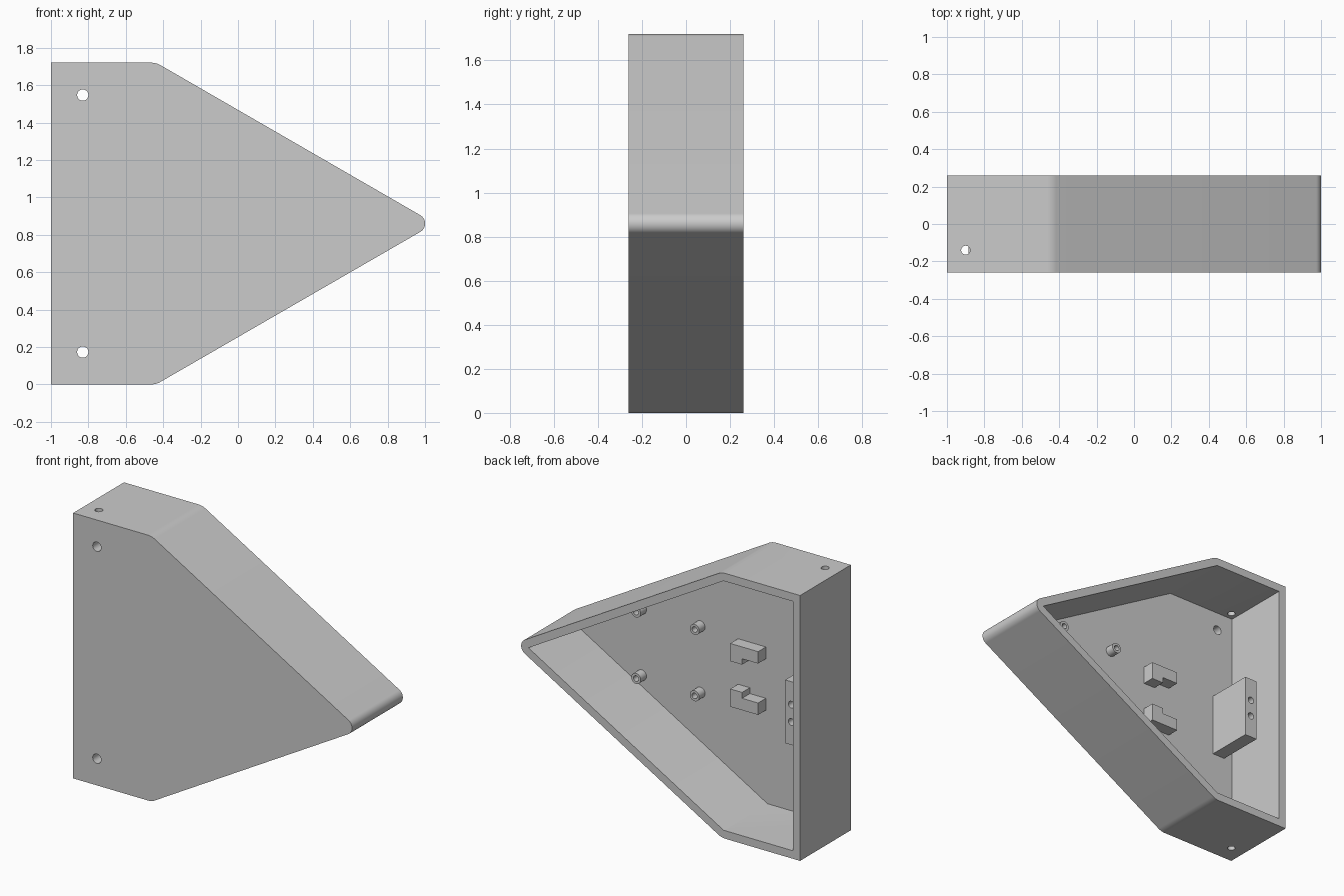
import bpy, bmesh, math
from mathutils import Vector, Matrix

cube = bpy.data.objects.get("Cube")
if cube:
    bpy.data.objects.remove(cube, do_unlink=True)

# Material
GREY = (0.6, 0.6, 0.6, 1.0)
grey = bpy.data.materials.new("plain_grey")
grey.use_nodes = True
grey.diffuse_color = GREY
grey.node_tree.nodes["Principled BSDF"].inputs["Base Color"].default_value = GREY

# Main dimensions
HALF_DEPTH = 0.26
HEIGHT = 1.72
MID = HEIGHT / 2
WALL = 0.052
FLOOR = -0.19            # inner face of the front plate
SLOPE = math.radians(30)


def finish(name, bm):
    bmesh.ops.recalc_face_normals(bm, faces=bm.faces)
    mesh = bpy.data.meshes.new(name)
    bm.to_mesh(mesh)
    bm.free()
    mesh.materials.append(grey)
    obj = bpy.data.objects.new(name, mesh)
    bpy.context.collection.objects.link(obj)
    return obj


def prism(name, outline, y0, y1):
    """Extrude an x-z outline from y0 to y1."""
    bm = bmesh.new()
    face = bm.faces.new([bm.verts.new((x, y0, z)) for x, z in outline])
    moved = bmesh.ops.extrude_face_region(bm, geom=[face])["geom"]
    verts = [v for v in moved if isinstance(v, bmesh.types.BMVert)]
    bmesh.ops.translate(bm, verts=verts, vec=(0, y1 - y0, 0))
    return finish(name, bm)


def cylinder(name, start, end, radius):
    start, end = Vector(start), Vector(end)
    axis = end - start
    turn = axis.to_track_quat('Z', 'Y').to_matrix().to_4x4()
    bm = bmesh.new()
    bmesh.ops.create_cone(bm, cap_ends=True, segments=32, radius1=radius, radius2=radius,
                          depth=axis.length, matrix=Matrix.Translation((start + end) / 2) @ turn)
    return finish(name, bm)


def cut(obj, cutter):
    cutter.hide_render = True
    mod = obj.modifiers.new("cut", 'BOOLEAN')
    mod.operation = 'DIFFERENCE'
    mod.solver = 'EXACT'
    mod.object = cutter
    bpy.context.view_layer.objects.active = obj
    bpy.ops.object.modifier_apply(modifier=mod.name)
    bpy.data.objects.remove(cutter, do_unlink=True)


def smooth(obj):
    bpy.ops.object.select_all(action='DESELECT')
    obj.select_set(True)
    bpy.context.view_layer.objects.active = obj
    bpy.ops.object.shade_smooth_by_angle(angle=SLOPE)


def arc(cx, cz, radius, a0, a1, steps):
    angles = [a0 + (a1 - a0) * i / steps for i in range(steps + 1)]
    return [(cx + radius * math.cos(a), cz + radius * math.sin(a)) for a in angles]


# Housing: rounded outer outline, sharp inner pocket open at the back
tip_x = 1 - WALL
inner_half = MID - WALL
knee_x = tip_x - inner_half / math.tan(SLOPE)
bend = 0.1
bend_x = knee_x - (bend - WALL) * math.tan(SLOPE / 2)
up = math.pi / 2
lower_bend = arc(bend_x, bend, bend, -up, SLOPE - up, 8)
tip = arc(tip_x, MID, WALL, SLOPE - up, up - SLOPE, 16)
upper_bend = [(x, HEIGHT - z) for x, z in reversed(lower_bend)]
housing = prism("housing", [(-1, 0)] + lower_bend + tip + upper_bend + [(-1, HEIGHT)],
                -HALF_DEPTH, HALF_DEPTH)
pocket = [(WALL - 1, WALL), (knee_x, WALL), (tip_x, MID),
          (knee_x, HEIGHT - WALL), (WALL - 1, HEIGHT - WALL)]
cut(housing, prism("pocket_cutter", pocket, FLOOR, 0.5))

# Mounting holes through the front plate and the two end walls
for z in (0.173, HEIGHT - 0.173):
    cut(housing, cylinder("plate_hole_cutter", (-0.83, -0.4, z), (-0.83, -0.1, z), 0.03))
for z in (0, HEIGHT):
    cut(housing, cylinder("wall_hole_cutter", (-0.9, -0.14, z - 0.15), (-0.9, -0.14, z + 0.15), 0.024))
smooth(housing)

# Hollow standoffs
base = FLOOR - 0.01
for x, column in ((0.03, "inner"), (0.45, "outer")):
    for side, row in ((-1, "lower"), (1, "upper")):
        z = MID + side * 0.215
        post = cylinder(f"{row}_{column}_standoff", (x, base, z), (x, -0.13, z), 0.034)
        cut(post, cylinder("bore_cutter", (x, FLOOR, z), (x, 0, z), 0.018))
        smooth(post)

# Pair of facing stepped brackets
step = [(-0.44, -0.205), (-0.24, -0.205), (-0.24, -0.09),
        (-0.325, -0.09), (-0.325, -0.128), (-0.44, -0.128)]
for side, row in ((1, "lower"), (-1, "upper")):
    prism(f"{row}_bracket", [(x, MID + side * z) for x, z in step], base, -0.11)

# Block beside the flat wall, with two blind screw holes
block = prism("screw_block", [(-0.885, MID - 0.205), (-0.795, MID - 0.205),
                              (-0.795, MID + 0.205), (-0.885, MID + 0.205)], base, 0.12)
for side in (-1, 1):
    z = MID + side * 0.056
    cut(block, cylinder("screw_hole_cutter", (-0.84, -0.08, z), (-0.84, 0.2, z), 0.022))
smooth(block)
